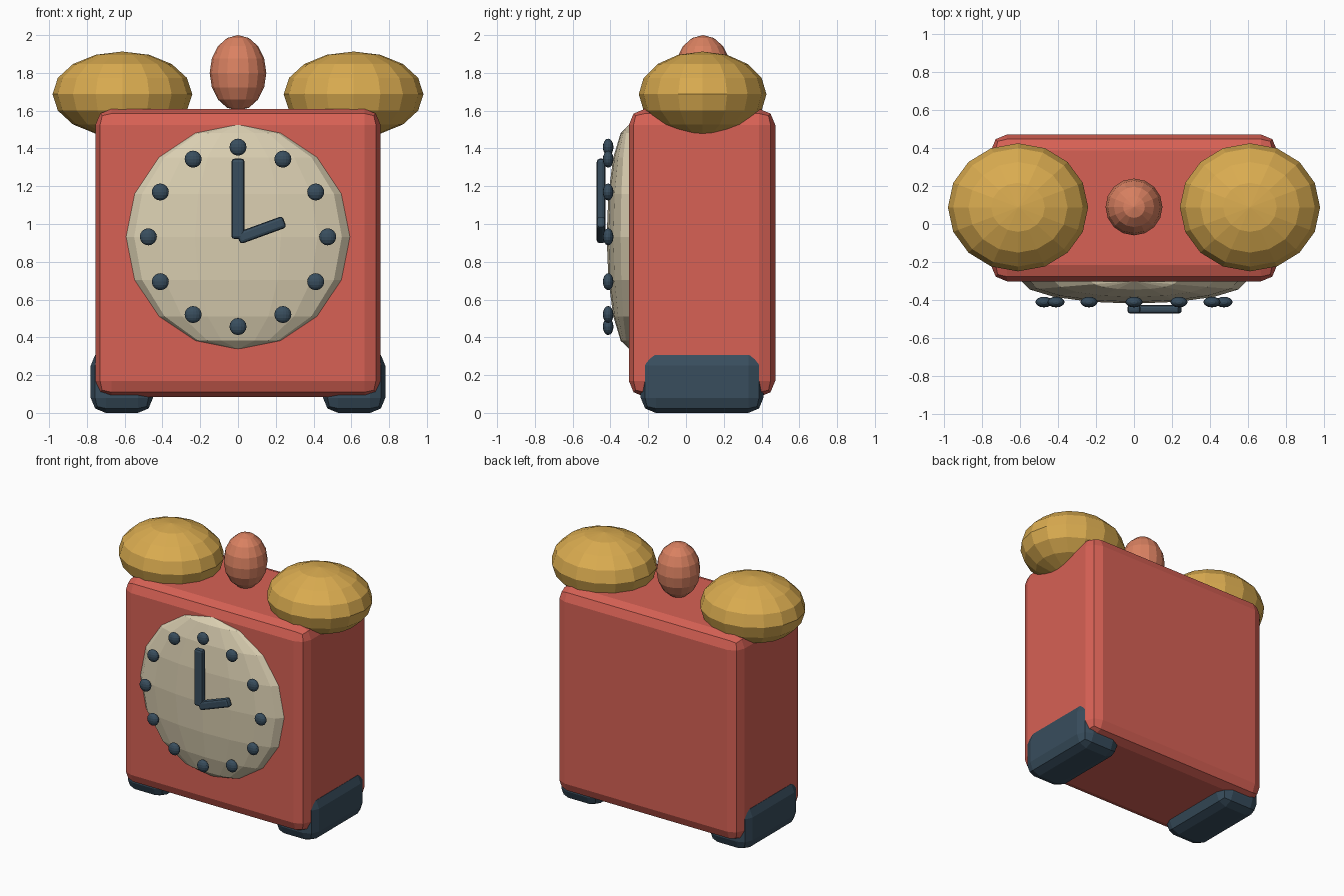
import bpy
from math import sin, cos, radians

cube = bpy.data.objects.get("Cube")
if cube:
    bpy.data.objects.remove(cube, do_unlink=True)


def material(name, r, g, b):
    m = bpy.data.materials.new(name)
    m.use_nodes = True
    m.diffuse_color = (r, g, b, 1)
    m.node_tree.nodes["Principled BSDF"].inputs["Base Color"].default_value = (r, g, b, 1)
    return m


red = material("red", 0.68, 0.12, 0.09)
gold = material("gold", 0.70, 0.41, 0.08)
cream = material("cream", 0.70, 0.62, 0.44)
navy = material("dark_blue", 0.04, 0.075, 0.11)
copper = material("copper", 0.70, 0.22, 0.12)


def box(name, center, size, mat, bevel, segments=2, turn=0):
    bpy.ops.mesh.primitive_cube_add(size=1, location=center)
    ob = bpy.context.object
    ob.name = name
    ob.scale = size
    bpy.ops.object.transform_apply(location=False, rotation=False, scale=True)
    ob.rotation_euler.y = turn
    mod = ob.modifiers.new("rounded_edges", "BEVEL")
    mod.width = bevel
    mod.segments = segments
    ob.data.materials.append(mat)
    return ob


def ball(name, center, radii, mat, segments=16, rings=8):
    bpy.ops.mesh.primitive_uv_sphere_add(segments=segments, ring_count=rings, location=center)
    ob = bpy.context.object
    ob.name = name
    ob.scale = radii
    ob.data.materials.append(mat)
    return ob


# Case and dial
box("case", (0, 0.085, 0.847), (1.51, 0.775, 1.525), red, 0.085)
ball("dial", (0, -0.3, 0.932), (0.595, 0.12, 0.595), cream)

# Hour dots around the dial
for i in range(12):
    a = radians(30 * i)
    ball(f"hour_dot_{i}", (0.475 * sin(a), -0.412, 0.932 + 0.475 * cos(a)),
         (0.045, 0.028, 0.045), navy)

# Hands
box("minute_hand", (0, -0.45, 1.133), (0.07, 0.045, 0.425), navy, 0.016)
box("hour_hand", (0.124, -0.45, 0.968), (0.26, 0.045, 0.065), navy, 0.016, turn=radians(-20))

# Bells and feet on both sides
for side, s in (("left", 1), ("right", -1)):
    ball(f"{side}_bell", (s * 0.612, 0.088, 1.687), (0.37, 0.338, 0.226), gold)
    box(f"{side}_foot", (s * 0.615, 0.085, 0.165), (0.33, 0.65, 0.33), navy, 0.08)

# Knob between the bells
ball("top_knob", (0, 0.09, 1.8), (0.15, 0.15, 0.2), copper)
